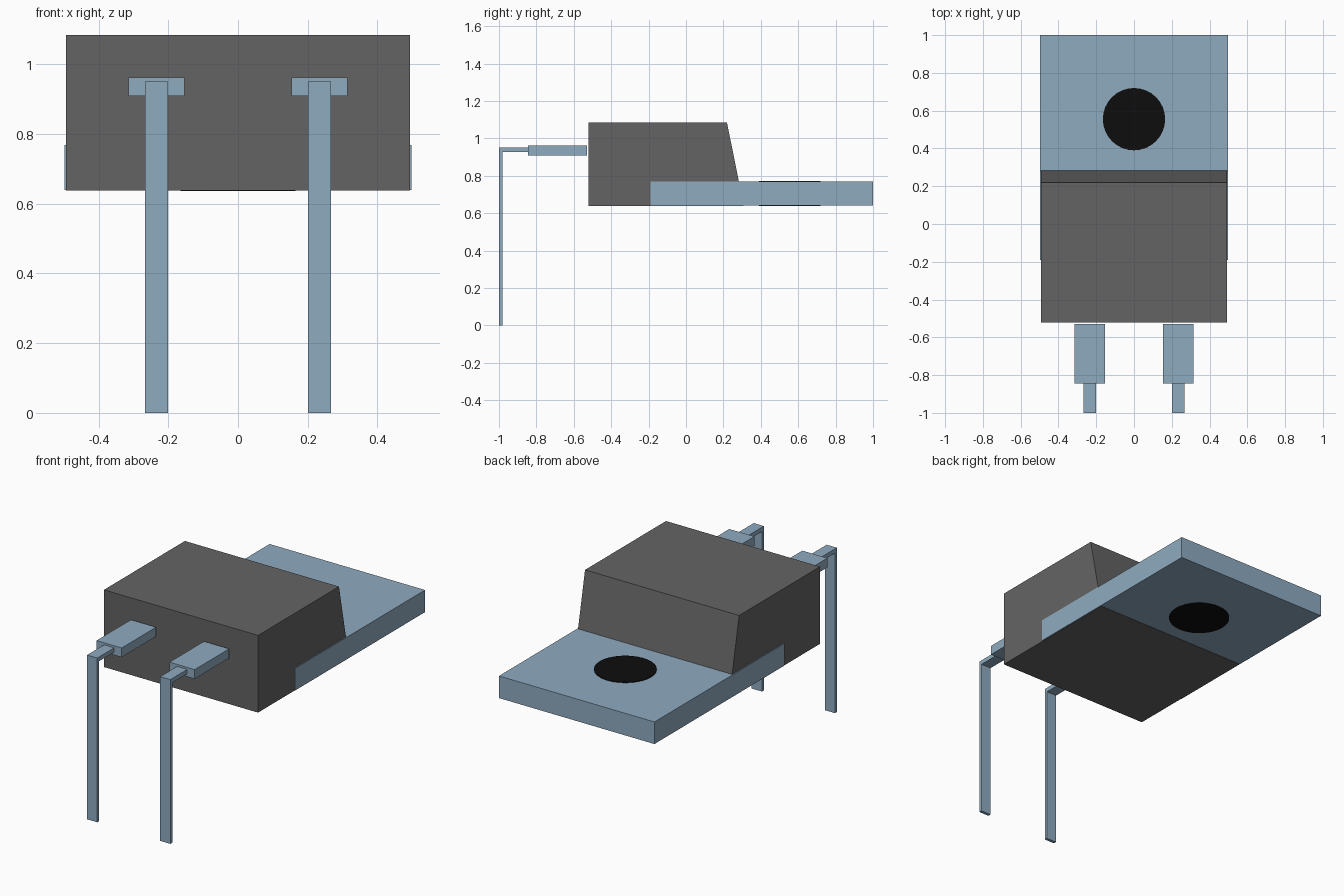
import bpy
import bmesh

cube = bpy.data.objects.get("Cube")
if cube:
    bpy.data.objects.remove(cube, do_unlink=True)


def material(name, rgb):
    mat = bpy.data.materials.new(name)
    mat.use_nodes = True
    mat.diffuse_color = (*rgb, 1)
    mat.node_tree.nodes["Principled BSDF"].inputs["Base Color"].default_value = (*rgb, 1)
    return mat


DARK_GREY = material("dark grey plastic", (0.127, 0.127, 0.127))
STEEL = material("blue grey metal", (0.275, 0.407, 0.527))
BLACK = material("black hole", (0.004, 0.004, 0.004))


def finish(bm, name, mat):
    bmesh.ops.recalc_face_normals(bm, faces=bm.faces)
    mesh = bpy.data.meshes.new(name)
    bm.to_mesh(mesh)
    bm.free()
    mesh.materials.append(mat)
    obj = bpy.data.objects.new(name, mesh)
    bpy.context.collection.objects.link(obj)
    return obj


def prism(name, mat, profile, x_mid, half_width):
    """Extrude a side profile of (y, z) points across x."""
    bm = bmesh.new()
    face = bm.faces.new([bm.verts.new((x_mid - half_width, y, z)) for y, z in profile])
    ext = bmesh.ops.extrude_face_region(bm, geom=[face])
    moved = [v for v in ext["geom"] if isinstance(v, bmesh.types.BMVert)]
    bmesh.ops.translate(bm, verts=moved, vec=(2 * half_width, 0, 0))
    return finish(bm, name, mat)


def rect(y0, y1, z0, z1):
    return [(y0, z0), (y1, z0), (y1, z1), (y0, z1)]


# Moulded body with a sloping back face
prism("body", DARK_GREY,
      [(-0.5215, 0.638), (0.309, 0.638), (0.219, 1.085), (-0.5215, 1.085)], 0, 0.4935)

# Flat mounting tab, slightly wider than the body
prism("mounting_tab", STEEL, rect(-0.19, 1.0, 0.64, 0.768), 0, 0.498)

# Dark disc showing the mounting hole on both sides of the tab
bm = bmesh.new()
bmesh.ops.create_cone(bm, cap_ends=True, segments=32, radius1=0.165, radius2=0.165, depth=0.135)
bmesh.ops.translate(bm, verts=bm.verts, vec=(0, 0.555, 0.7045))
finish(bm, "mounting_hole", BLACK)

# Two leads: a wide shoulder, then a thin strip bent straight down
for side, x in (("left", 0.234), ("right", -0.234)):
    prism(f"{side}_lead_shoulder", STEEL, rect(-0.845, -0.53, 0.909, 0.963), x, 0.0805)
    prism(f"{side}_lead_leg", STEEL,
          [(-1.0, 0), (-0.982, 0), (-0.982, 0.926), (-0.845, 0.926),
           (-0.845, 0.951), (-1.0, 0.951)], x, 0.0325)
